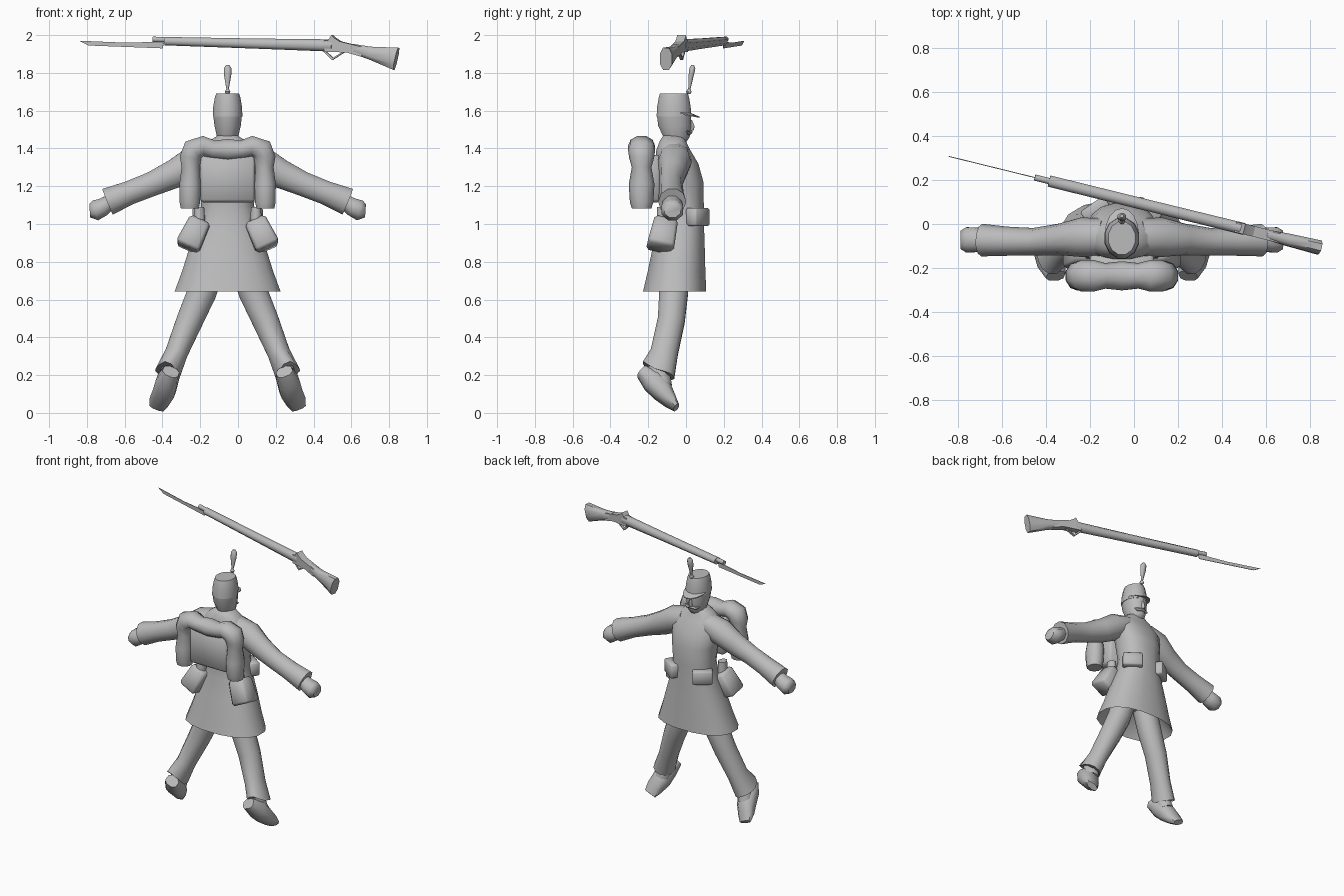
import bpy, bmesh, math
from mathutils import Vector, Matrix

if "Cube" in bpy.data.objects:
    bpy.data.objects.remove(bpy.data.objects["Cube"])

CX = -0.055  # centre line of the figure
grey = bpy.data.materials.new("plain_grey")
grey.diffuse_color = (0.5, 0.5, 0.5, 1)
grey.use_nodes = True
grey.node_tree.nodes["Principled BSDF"].inputs["Base Color"].default_value = grey.diffuse_color


def finish(bm, name, angle=40):
    bmesh.ops.recalc_face_normals(bm, faces=bm.faces)
    me = bpy.data.meshes.new(name)
    bm.to_mesh(me)
    bm.free()
    ob = bpy.data.objects.new(name, me)
    bpy.context.collection.objects.link(ob)
    me.materials.append(grey)
    bpy.ops.object.select_all(action='DESELECT')
    ob.select_set(True)
    bpy.context.view_layer.objects.active = ob
    bpy.ops.object.shade_smooth_by_angle(angle=math.radians(angle))
    return ob


def tube(name, path, sides=10, side=1, cx=CX, angle=55, power=1.0, flat=False, edit=None):
    """Loft along (x, y, z, radius_u, radius_v); x is measured from cx and flipped by side."""
    bm = bmesh.new()
    pts = [Vector((cx + side * p[0], p[1], p[2])) for p in path]
    rings = []
    for i, c in enumerate(pts):
        t = (pts[min(i + 1, len(pts) - 1)] - pts[max(i - 1, 0)]).normalized()
        if flat:
            t = Vector((0, 0, 1))
        v = Vector((0, 1, 0))
        v = (v - t * v.dot(t)).normalized()
        u = t.cross(v)
        ring = []
        for k in range(sides):
            a = 2 * math.pi * (k + 0.5) / sides
            ca, sa = math.cos(a), math.sin(a)
            ca = math.copysign(abs(ca) ** power, ca)
            sa = math.copysign(abs(sa) ** power, sa)
            ring.append(bm.verts.new(c + u * ca * path[i][3] + v * sa * path[i][4]))
        rings.append(ring)
    for a, b in zip(rings, rings[1:]):
        for k in range(sides):
            bm.faces.new((a[k], a[(k + 1) % sides], b[(k + 1) % sides], b[k]))
    bm.faces.new(rings[0])
    bm.faces.new(rings[-1])
    if edit:
        edit(rings)
    return finish(bm, name, angle)


def box(name, loc, size, rot=(0, 0, 0), taper=1.0, bevel=0.012):
    """Bevelled box whose top is scaled by taper."""
    bm = bmesh.new()
    bmesh.ops.create_cube(bm, size=1)
    for v in bm.verts:
        if v.co.z > 0:
            v.co.x *= taper
            v.co.y *= taper
        v.co = Vector(a * b for a, b in zip(v.co, size))
    if bevel:
        bmesh.ops.bevel(bm, geom=bm.edges[:], offset=bevel, segments=1, affect='EDGES')
    m = Matrix.Translation(loc)
    for ang, ax in zip(rot, 'XYZ'):
        m = m @ Matrix.Rotation(math.radians(ang), 4, ax)
    bm.transform(m)
    return finish(bm, name, 60)


def gun_y(x):
    return 0.10 - 0.246 * x


def gun_plate(name, outline, half):
    """Prism of an (x, z) outline standing along the slanted rifle axis."""
    bm = bmesh.new()
    n = Vector((0.24, 0.97, 0)) * half
    a = [bm.verts.new(Vector((x, gun_y(x), z)) + n) for x, z in outline]
    b = [bm.verts.new(Vector((x, gun_y(x), z)) - n) for x, z in outline]
    bm.faces.new(a)
    bm.faces.new(b[::-1])
    for i in range(len(a)):
        j = (i + 1) % len(a)
        bm.faces.new((a[i], b[i], b[j], a[j]))
    return finish(bm, name, 30)


# coat with flared skirt, hollow underneath, notched at the front
def notch(rings):
    for ring in rings[:2]:
        for v in ring:
            if v.co.y > 0 and abs(v.co.x - CX) < 0.06:
                v.co.z += 0.05
                v.co.y -= 0.02


tube("coat", [(0, -.055, .76, .19, .11), (0, -.06, .643, .285, .17), (0, -.05, .75, .245, .155),
              (0, -.04, .86, .21, .142), (0, -.025, 1.0, .16, .122), (0, -.02, 1.10, .142, .116),
              (0, -.027, 1.22, .155, .122), (0, -.047, 1.32, .172, .114), (0, -.067, 1.39, .16, .092),
              (0, -.07, 1.44, .10, .07), (0, -.065, 1.47, .05, .055)],
     sides=16, power=0.85, flat=True, edit=notch, angle=65)

# head running into the tall cap
tube("head", [(0, -.055, 1.43, .045, .055), (0, -.05, 1.46, .058, .072), (0, -.06, 1.52, .072, .09),
              (0, -.064, 1.58, .079, .094)], sides=12, flat=True)
tube("cap", [(0, -.064, 1.57, .081, .095), (0, -.064, 1.62, .079, .092),
             (0, -.064, 1.67, .07, .083), (0, -.064, 1.69, .063, .077)], sides=12, flat=True)
tube("nose", [(0, .02, 1.495, .014, .02), (0, .02, 1.515, .014, .026), (0, .02, 1.55, .008, .012)], sides=6)
for s in (1, -1):
    tube("moustache", [(0, .022, 1.488, .012, .014), (.035, .016, 1.482, .011, .012),
                       (.055, .004, 1.492, .003, .004)], sides=6, side=s)

# visor
bm = bmesh.new()
rows = []
for dz in (0, -0.006):
    arc = [math.pi * k / 8 for k in range(9)]
    inner = [bm.verts.new((CX + .076 * math.cos(a), -.05 + .07 * math.sin(a), 1.59 + dz)) for a in arc]
    outer = [bm.verts.new((CX + .078 * math.cos(a), -.05 + .122 * math.sin(a), 1.59 - .022 * math.sin(a) + dz))
             for a in arc]
    rows.append(outer)
    for i in range(8):
        bm.faces.new((inner[i], inner[i + 1], outer[i + 1], outer[i]))
for i in range(8):
    bm.faces.new((rows[0][i], rows[0][i + 1], rows[1][i + 1], rows[1][i]))
finish(bm, "visor")

# plume
tube("plume_ball", [(0, .015, 1.688, .008, .008), (0, .015, 1.70, .016, .016), (0, .017, 1.715, .008, .008)], sides=8)
tube("plume", [(0, .017, 1.71, .006, .006), (0, .028, 1.79, .021, .015), (0, .034, 1.825, .021, .017),
               (0, .036, 1.842, .009, .008)], sides=8)


# trouser hem lifted into a point at the back
def lift_back(rings):
    ring = rings[-1]
    y0 = sum(v.co.y for v in ring) / len(ring)
    for v in ring:
        d = max(0, y0 - v.co.y) / .08
        v.co.z += .055 * d * d
        v.co.y -= .01 * d


# limbs and side equipment, mirrored
for s, tag in ((1, "right"), (-1, "left")):
    tube(tag + "_sleeve", [(.08, -.06, 1.365, .07, .085), (.18, -.06, 1.325, .09, .09),
                           (.28, -.07, 1.266, .08, .072), (.40, -.08, 1.212, .068, .062),
                           (.52, -.078, 1.165, .066, .066), (.635, -.073, 1.118, .077, .074)], side=s)
    tube(tag + "_hand", [(.61, -.075, 1.125, .04, .045), (.66, -.072, 1.09, .052, .06),
                         (.70, -.072, 1.072, .059, .062), (.73, -.072, 1.07, .038, .045)], sides=8, side=s)
    tube(tag + "_trouser", [(.09, -.06, .78, .08, .08), (.135, -.065, .64, .08, .079),
                            (.20, -.078, .49, .073, .074), (.27, -.115, .32, .062, .075),
                            (.32, -.14, .20, .07, .082)], side=s, sides=12, edit=lift_back)
    tube(tag + "_shoe", [(.30, -.235, .218, .046, .036), (.32, -.175, .17, .062, .064),
                         (.335, -.125, .115, .063, .058), (.36, -.085, .065, .057, .038),
                         (.375, -.052, .028, .042, .02)], sides=8, side=s, power=.8)
    tube(tag + "_ankle", [(.30, -.15, .25, .05, .06), (.325, -.13, .14, .055, .06)], sides=8, side=s)
    # hip bag and its neck
    box(tag + "_hip_bag", (CX + s * .178, -.122, .945), (.135, .145, .165), (-12, -s * 25, 0), taper=.86, bevel=.016)
    tube(tag + "_bag_strap", [(.15, -.12, 1.0, .035, .04), (.15, -.12, 1.09, .028, .035)], sides=8, side=s)
    # cartridge box on the belt
    box(tag + "_belt_box", (CX + s * .118, .062, 1.037), (.13, .07, .095), (0, 0, -s * 35), bevel=.008)

# knapsack and the blanket roll bent over it
box("knapsack", (CX, -.20, 1.24), (.29, .13, .25), bevel=.015)
half = [(.20, 1.083, .05, .052), (.20, 1.115, .057, .062), (.199, 1.21, .059, .068), (.196, 1.30, .05, .052),
        (.197, 1.35, .06, .066), (.182, 1.392, .064, .072), (.13, 1.413, .056, .072), (.075, 1.393, .052, .058)]
roll = [(-x, -.235, z, a, b) for x, z, a, b in half] + [(0, -.235, 1.393, .06, .066)]
roll += [(x, -.235, z, a, b) for x, z, a, b in half[::-1]]
tube("blanket_roll", roll, sides=10, angle=60)

# rifle
tube("rifle_barrel", [(x, gun_y(x), z, a, a) for x, z, a in
                      ((-.45, 1.978, .015), (-.36, 1.975, .015))], sides=8, cx=0)
tube("rifle_forestock", [(x, gun_y(x), z, a, b) for x, z, a, b in
                         ((-.385, 1.968, .024, .028), (.1, 1.955, .029, .028), (.5, 1.945, .035, .029))],
     sides=8, cx=0)
gun_plate("rifle_wrist", [(.46, 1.972), (.55, 1.965), (.66, 1.938), (.66, 1.885), (.58, 1.908), (.46, 1.912)], .024)
tube("rifle_butt", [(x, gun_y(x), z, a, b) for x, z, a, b in
                    ((.60, 1.93, .026, .024), (.70, 1.905, .036, .03), (.838, 1.874, .064, .034))],
     sides=8, cx=0, power=.8)
gun_plate("rifle_hammer", [(.48, 1.97), (.50, 2.0), (.515, 1.985), (.55, 1.962), (.50, 1.94)], .024)
gun_plate("trigger_guard", [(.45, 1.915), (.50, 1.868), (.57, 1.912), (.555, 1.912), (.505, 1.88), (.465, 1.915)], .008)
gun_plate("bayonet", [(-.84, 1.97), (-.79, 1.945), (-.40, 1.93), (-.39, 1.965), (-.60, 1.96)], .002)
